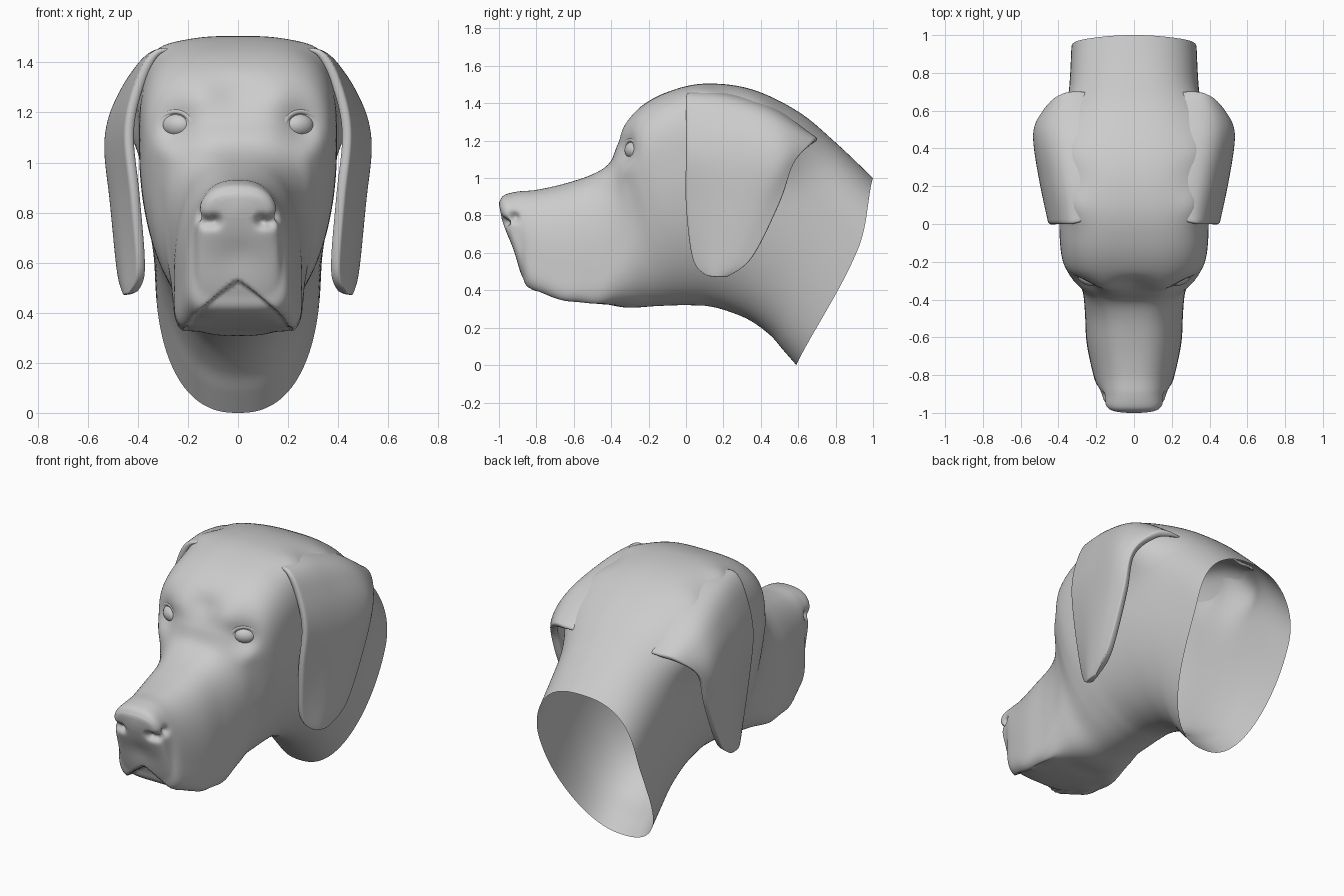
import bpy, bmesh, math
from mathutils import Vector, Matrix
from mathutils.bvhtree import BVHTree

if "Cube" in bpy.data.objects:
    bpy.data.objects.remove(bpy.data.objects["Cube"], do_unlink=True)

# One plain clay colour
clay = bpy.data.materials.new("clay_grey")
clay.use_nodes = True
CLAY_COLOUR = (0.6, 0.6, 0.6, 1)
clay.diffuse_color = CLAY_COLOUR
clay.node_tree.nodes["Principled BSDF"].inputs["Base Color"].default_value = CLAY_COLOUR


def finish(name, bm):
    """Turn a bmesh into a smooth shaded object."""
    bmesh.ops.recalc_face_normals(bm, faces=bm.faces)
    mesh = bpy.data.meshes.new(name)
    bm.to_mesh(mesh)
    bm.free()
    mesh.materials.append(clay)
    mesh.shade_smooth()
    obj = bpy.data.objects.new(name, mesh)
    bpy.context.collection.objects.link(obj)
    return obj


def spline(rows, t):
    """Smooth curve through equally spaced rows, with t from 0 to 1."""
    last = len(rows) - 1
    pos = min(max(t, 0), 1) * last
    i = min(int(pos), last - 1)
    f = pos - i
    a, b, c, d = (rows[min(max(k, 0), last)] for k in (i - 1, i, i + 1, i + 2))
    return [q + f / 2 * (r - p + f * (2 * p - 5 * q + 4 * r - s + f * (3 * (q - r) + s - p)))
            for p, q, r, s in zip(a, b, c, d)]


def smooth(value):
    value = min(max(value, 0), 1)
    return value * value * (3 - 2 * value)


def grid_faces(bm, rings, closed):
    for lower, upper in zip(rings, rings[1:]):
        count = len(lower)
        for j in range(count if closed else count - 1):
            k = (j + 1) % count
            bm.faces.new((lower[j], lower[k], upper[k], upper[j]))


# Head sections from nose to neck: top y, top z, bottom y, bottom z, half width, height of widest point
SECTIONS = [
    (-1, .86, -.985, .78, .07, .5),
    (-.995, .88, -.96, .7, .125, .55),
    (-.97, .91, -.92, .6, .155, .55),
    (-.9, .928, -.875, .47, .175, .5),
    (-.8, .937, -.825, .39, .21, .35),
    (-.65, .97, -.62, .337, .25, .25),
    (-.5, 1.02, -.45, .317, .26, .25),
    (-.41, 1.08, -.3, .307, .272, .42),
    (-.37, 1.17, -.17, .315, .3, .57),
    (-.325, 1.265, -.05, .32, .35, .63),
    (-.25, 1.375, .03, .32, .383, .65),
    (-.1, 1.46, .12, .315, .395, .65),
    (.1, 1.505, .22, .29, .39, .63),
    (.35, 1.475, .34, .24, .375, .62),
    (.6, 1.355, .45, .16, .355, .62),
    (.8, 1.19, .52, .08, .34, .62),
    (1, 1, .59, 0, .332, .62),
]
# Section roundness: top squareness, bottom squareness, backward bulge
ROUNDNESS = [(2.6, 2.3, 0), (2.5, 4.5, 0), (3.2, 2.4, 0), (3.3, 2.05, .01), (2.45, 2.4, .075)]

# Sculpted bumps on both sides: centre, radius, push
BUMPS = [
    ((.25, -.33, 1.14), .085, (0, .045, 0)),      # eye socket
    ((.16, -.34, 1.28), .08, (0, -.018, .005)),   # brow
    ((0, -.34, 1.27), .07, (0, .012, 0)),         # forehead furrow
    ((.27, -.31, 1.06), .06, (.01, -.01, 0)),     # cheekbone
    ((.16, -.92, .79), .025, (-.03, .01, 0)),     # nostril slit
    ((.13, -.96, .765), .025, (-.015, .03, 0)),
    ((.095, -.98, .765), .025, (0, .035, 0)),     # nostril
    ((0, -.94, .64), .08, (0, .01, 0)),           # under the nose
    ((.24, -.66, .36), .09, (.005, 0, -.025)),    # hanging lips
    ((.24, -.48, .34), .09, (0, 0, -.025)),
    ((.355, .49, 1.22), .18, (.095, 0, 0)),       # ear root
    ((.37, .2, 1.32), .11, (.035, 0, .01)),
    ((.31, .1, 1.42), .09, (.01, 0, .022)),
    ((.33, .38, 1.37), .12, (.015, 0, .025)),
]


def sculpt(co):
    result = co.copy()
    side = -1 if co.x < 0 else 1
    mirrored = Vector((abs(co.x), co.y, co.z))
    for centre, radius, push in BUMPS:
        weight = math.exp(-((mirrored - Vector(centre)).length / radius) ** 2)
        result += weight * Vector((side * push[0], push[1], push[2]))
    # Chin and lower jaw set back behind the hanging lips
    if mirrored.x < .24 and co.y < -.3:
        lip = .53 - .2 * (mirrored.x / .24) ** 1.15
        step = smooth((lip - co.z) / .015) * smooth((-.3 - co.y) / .2)
        result += step * Vector((0, .03, .01))
    return result


# Head, muzzle and open neck in one skin
AROUND, ALONG = 144, 144
bm = bmesh.new()
rings = []
for i in range(ALONG + 1):
    t = i / ALONG
    top_y, top_z, low_y, low_z, width, widest = spline(SECTIONS, t)
    top_n, low_n, bulge = spline(ROUNDNESS, t)
    ring = []
    for j in range(AROUND):
        angle = math.tau * j / AROUND
        c, s = math.cos(angle), math.sin(angle)
        n = top_n if s > 0 else low_n
        r = (abs(c) ** n + abs(s) ** n) ** (-1 / n)
        height = widest + s * r * ((1 - widest) if s > 0 else widest)
        point = Vector((width * c * r,
                        low_y + (top_y - low_y) * height + bulge * c ** 4,
                        low_z + (top_z - low_z) * height))
        ring.append(bm.verts.new(sculpt(point)))
    rings.append(ring)
grid_faces(bm, rings, True)
bm.faces.new(rings[0])
skin = BVHTree.FromBMesh(bm)
finish("head", bm)

# Ear drape lines from front edge to back edge, each running from skull to tip
EAR = [
    [(.23, .03, 1.44), (.335, 0, 1.44), (.405, 0, 1.31), (.445, 0, 1.12),
     (.42, 0, .87), (.397, .04, .57), (.43, .12, .48)],
    [(.2, .22, 1.46), (.365, .22, 1.42), (.45, .22, 1.28), (.49, .22, 1.1),
     (.48, .2, .85), (.453, .15, .56), (.445, .15, .473)],
    [(.2, .48, 1.38), (.385, .48, 1.34), (.485, .49, 1.23), (.527, .47, 1.08),
     (.505, .38, .85), (.475, .26, .57), (.45, .18, .473)],
    [(.2, .69, 1.2), (.32, .7, 1.2), (.41, .67, 1.18), (.49, .57, 1.08),
     (.49, .5, .87), (.475, .35, .57), (.45, .21, .48)],
]


def build_ear(name, side):
    bm = bmesh.new()
    rows = []
    for i in range(33):
        across = [spline(line, i / 32) for line in EAR]
        row = []
        for j in range(21):
            x, y, z = spline(across, j / 20)
            row.append(bm.verts.new((side * (x - .012), y, z)))
        rows.append(row)
    grid_faces(bm, rows, False)
    ear = finish(name, bm)
    # The flap thins out towards the skull
    flap = ear.vertex_groups.new(name="flap")
    for vertex in ear.data.vertices:
        flap.add([vertex.index], smooth(vertex.index // 21 / 9), "REPLACE")
    thick = ear.modifiers.new("thickness", "SOLIDIFY")
    thick.thickness = .04
    thick.offset = 0
    thick.vertex_group = flap.name
    thick.thickness_vertex_group = .1
    ear.modifiers.new("rounding", "SUBSURF").levels = 1


def build_eye(label, side):
    hit = skin.ray_cast(Vector((side * .25, -2, 1.15)), Vector((0, 1, 0)))[0]
    # Local z looks forward and outward
    forward = Vector((side * .45, -.9, .05)).normalized()
    right = Vector((0, 0, 1)).cross(forward).normalized()
    up = forward.cross(right)
    turn = Matrix((right, up, forward)).transposed().to_4x4()
    place = Matrix.Translation(hit - forward * .016) @ turn
    # Eyeball
    bm = bmesh.new()
    bmesh.ops.create_uvsphere(bm, u_segments=32, v_segments=16, radius=.057)
    bm.transform(place @ Matrix.Diagonal((1.1, .82, .75, 1)))
    finish(label + "_eye", bm)
    # Eyelid rim
    bm = bmesh.new()
    loops = []
    for i in range(40):
        a = math.tau * i / 40
        loop = []
        for j in range(10):
            b = math.tau * j / 10
            r = .066 + .015 * math.cos(b)
            loop.append(bm.verts.new((r * math.cos(a) * 1.08, r * math.sin(a) * .82,
                                      .013 + .013 * math.sin(b))))
        loops.append(loop)
    grid_faces(bm, loops + loops[:1], True)
    bm.transform(place)
    finish(label + "_eyelid", bm)


for label, side in (("left", 1), ("right", -1)):
    build_ear(label + "_ear", side)
    build_eye(label, side)
